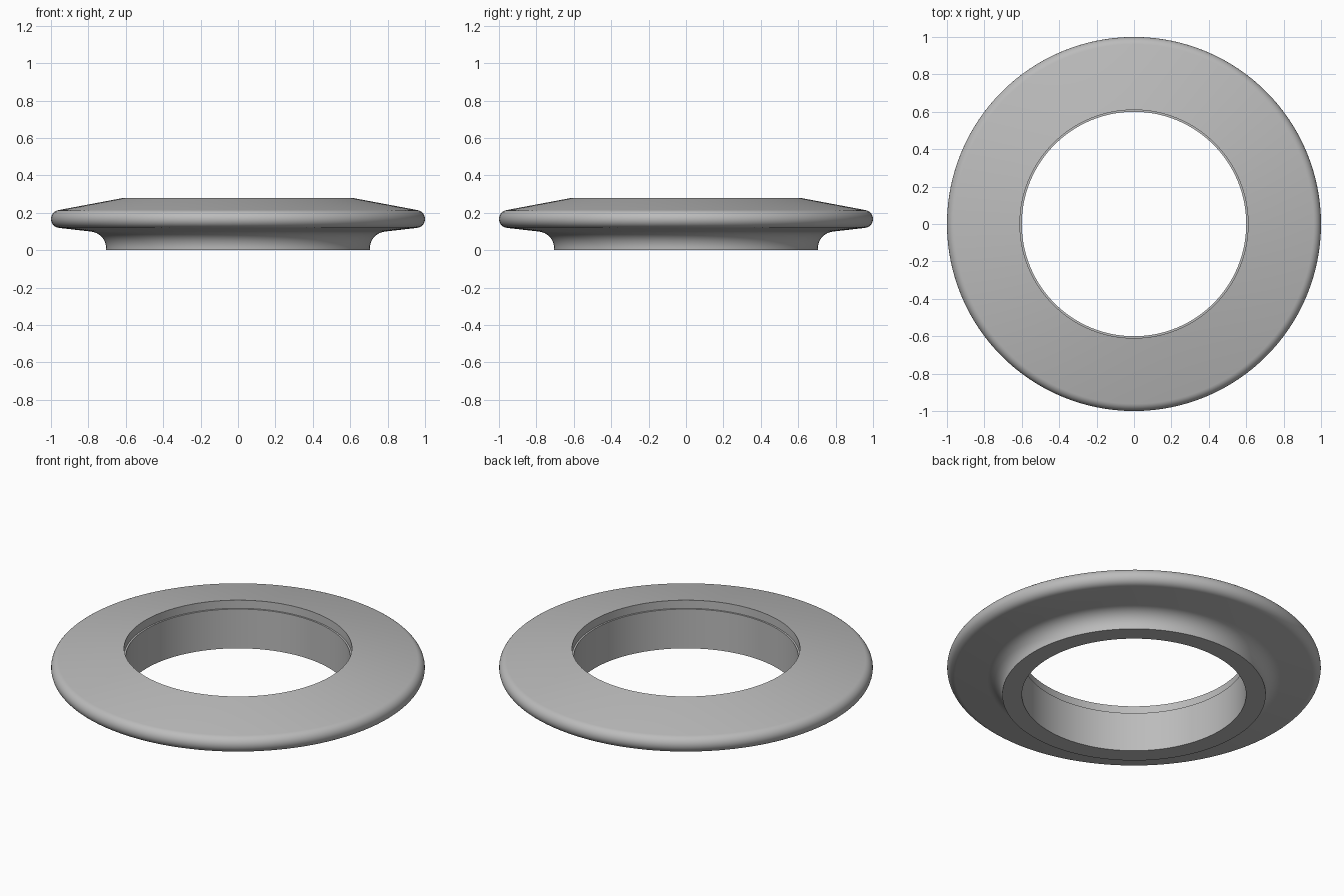
import bpy, bmesh
from math import cos, sin, radians, tau

cube = bpy.data.objects.get("Cube")
if cube:
    bpy.data.objects.remove(cube, do_unlink=True)

SEGMENTS = 128


def arc(cx, cz, radius, start, end, steps):
    """Points along an arc in the radius/height plane."""
    angles = [radians(start + (end - start) * i / steps) for i in range(steps + 1)]
    return [(cx + radius * cos(a), cz + radius * sin(a)) for a in angles]


def lathe(name, profile, material):
    """Revolve a closed radius/height profile around z."""
    bm = bmesh.new()
    rings = []
    for i in range(SEGMENTS):
        a = tau * i / SEGMENTS
        rings.append([bm.verts.new((r * cos(a), r * sin(a), z)) for r, z in profile])
    for i, ring in enumerate(rings):
        after = rings[(i + 1) % SEGMENTS]
        for j in range(len(profile)):
            k = (j + 1) % len(profile)
            bm.faces.new((ring[j], after[j], after[k], ring[k]))
    bmesh.ops.recalc_face_normals(bm, faces=bm.faces)
    mesh = bpy.data.meshes.new(name)
    bm.to_mesh(mesh)
    bm.free()
    mesh.materials.append(material)
    obj = bpy.data.objects.new(name, mesh)
    bpy.context.collection.objects.link(obj)
    bpy.ops.object.select_all(action="DESELECT")
    obj.select_set(True)
    bpy.context.view_layer.objects.active = obj
    bpy.ops.object.shade_smooth_by_angle(angle=radians(30))
    return obj


grey = bpy.data.materials.new("plain grey")
grey.use_nodes = True
colour = (0.5, 0.5, 0.5, 1)
grey.diffuse_color = colour
grey.node_tree.nodes["Principled BSDF"].inputs["Base Color"].default_value = colour

# Flanged ring: collar foot, concave fillet, rounded rim, sloped top, stepped bore
profile = [(0.6, 0), (0.705, 0)]
profile += arc(0.795, 0.01, 0.09, 180, 96, 12)
profile += arc(0.952, 0.167, 0.048, -84, 79, 16)
profile += [(0.61, 0.28), (0.61, 0.232), (0.6, 0.232)]
lathe("flanged_ring", profile, grey)
